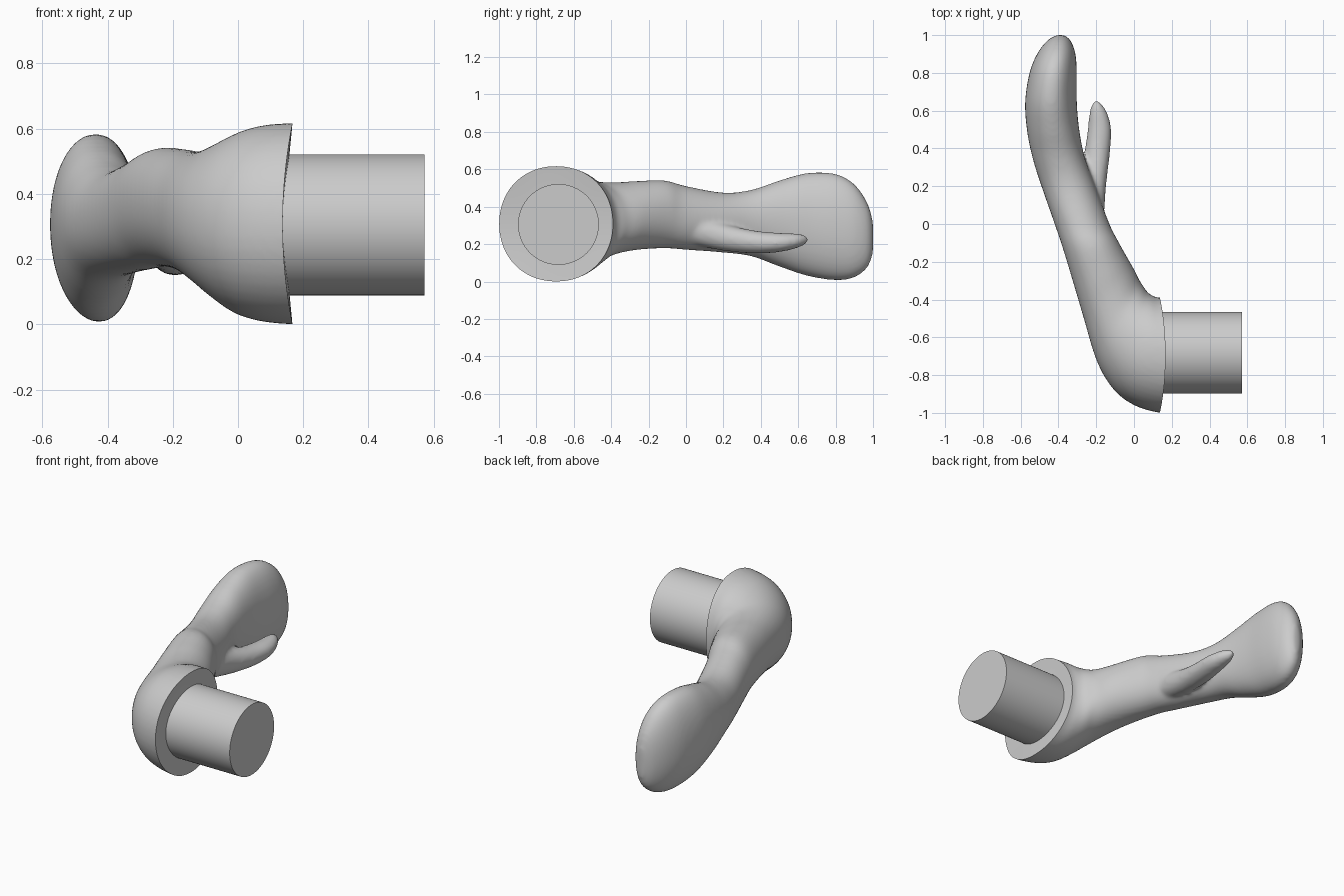
import bpy, bmesh, math
from mathutils import Vector

if "Cube" in bpy.data.objects:
    bpy.data.objects.remove(bpy.data.objects["Cube"])


def spline(rows, steps):
    """Catmull-Rom interpolation through rows of numbers."""
    out = []
    p = [rows[0]] + rows + [rows[-1]]
    for i in range(1, len(p) - 2):
        for s in range(steps):
            t = s / steps
            out.append([0.5 * (2 * b + (c - a) * t + (2 * a - 5 * b + 4 * c - d) * t * t
                               + (3 * b - a - 3 * c + d) * t ** 3)
                        for a, b, c, d in zip(p[i - 1], p[i], p[i + 1], p[i + 2])])
    return out + [rows[-1]]


def loft(bm, rows, power=2.0, steps=5, n=48):
    """Closed loft; row = inner x, y, outer x, y, bottom z, top z."""
    rings = []
    for xi, yi, xo, yo, zb, zt in spline(rows, steps):
        ring = []
        for k in range(n):
            a = 2 * math.pi * k / n
            c, s = math.cos(a), math.sin(a)
            c = math.copysign(abs(c) ** (2 / power), c)
            s = math.copysign(abs(s) ** (2 / power), s)
            ring.append(bm.verts.new(((xi + xo) / 2 + c * (xi - xo) / 2,
                                      (yi + yo) / 2 + c * (yi - yo) / 2,
                                      (zb + zt) / 2 + s * (zt - zb) / 2)))
        rings.append(ring)
    faces = [bm.faces.new(rings[0]), bm.faces.new(rings[-1][::-1])]
    for r0, r1 in zip(rings, rings[1:]):
        for k in range(n):
            j = (k + 1) % n
            faces.append(bm.faces.new((r0[k], r1[k], r1[j], r0[j])))
    bmesh.ops.recalc_face_normals(bm, faces=faces)


# lever: round hub bending into an arm with a paddle end
body = [
    [.24, -.39, .24, -1.0, 0, .617], [.13, -.39, .14, -1.0, 0, .617],
    [.09, -.375, .02, -.968, .01, .608], [.07, -.36, -.08, -.905, .035, .583],
    [.05, -.33, -.155, -.81, .075, .555], [.03, -.30, -.21, -.69, .115, .535],
    [0, -.24, -.26, -.52, .15, .53], [-.04, -.17, -.31, -.35, .17, .537],
    [-.09, -.08, -.37, -.15, .178, .54], [-.13, 0, -.42, 0, .17, .51],
    [-.205, .2, -.49, .2, .155, .475], [-.26, .35, -.537, .35, .135, .49],
    [-.29, .5, -.567, .5, .08, .54], [-.303, .65, -.576, .65, .03, .58],
    [-.303, .8, -.553, .8, .007, .575], [-.31, .9, -.513, .9, .022, .52],
    [-.335, .97, -.46, .97, .075, .42], [-.37, 1.0, -.41, 1.0, .15, .32],
]
# small spur beside the arm
spur = [
    [-.16, .02, -.30, .02, .20, .38], [-.148, .2, -.28, .2, .165, .31],
    [-.128, .37, -.262, .37, .15, .272], [-.12, .5, -.245, .5, .158, .26],
    [-.142, .59, -.236, .59, .178, .256], [-.172, .635, -.222, .635, .198, .248],
    [-.19, .653, -.21, .653, .215, .235],
]
me = bpy.data.meshes.new("lever")
lever = bpy.data.objects.new("lever", me)
bpy.context.collection.objects.link(lever)
bm = bmesh.new()
loft(bm, body, 2.1)
loft(bm, spur)
bm.to_mesh(me)
bm.free()

# fuse and blend the two forms
bpy.context.view_layer.objects.active = lever
lever.select_set(True)
rm = lever.modifiers.new("fuse", 'REMESH')
rm.mode = 'VOXEL'
rm.voxel_size = 0.012
sm = lever.modifiers.new("blend", 'SMOOTH')
sm.factor = 0.5
sm.iterations = 8
for m in ("fuse", "blend"):
    bpy.ops.object.modifier_apply(modifier=m)

# cut the hub face flat, then give its rim a slight saddle curve
bm = bmesh.new()
bm.from_mesh(lever.data)
cut = bmesh.ops.bisect_plane(bm, geom=bm.verts[:] + bm.edges[:] + bm.faces[:],
                             plane_co=Vector((.137, 0, 0)), plane_no=Vector((1, 0, 0)),
                             clear_outer=True)
rim = [e for e in cut['geom_cut'] if isinstance(e, bmesh.types.BMEdge)]
caps = bmesh.ops.holes_fill(bm, edges=rim, sides=0)['faces']
bmesh.ops.poke(bm, faces=caps)
for v in bm.verts:
    if v.co.x > 0:
        v.co.x += v.co.x / .137 * .03 * ((v.co.z - .308) / .308) ** 2
bmesh.ops.recalc_face_normals(bm, faces=bm.faces[:])
bm.to_mesh(lever.data)
bm.free()
bpy.ops.object.shade_smooth_by_angle(angle=math.radians(40))

# stem: plain round shaft
bpy.ops.mesh.primitive_cylinder_add(vertices=96, radius=.216, depth=.47,
                                    location=(.337, -.682, .305),
                                    rotation=(0, math.pi / 2, 0))
stem = bpy.context.object
stem.name = "stem"
bpy.ops.object.shade_smooth_by_angle(angle=math.radians(30))
